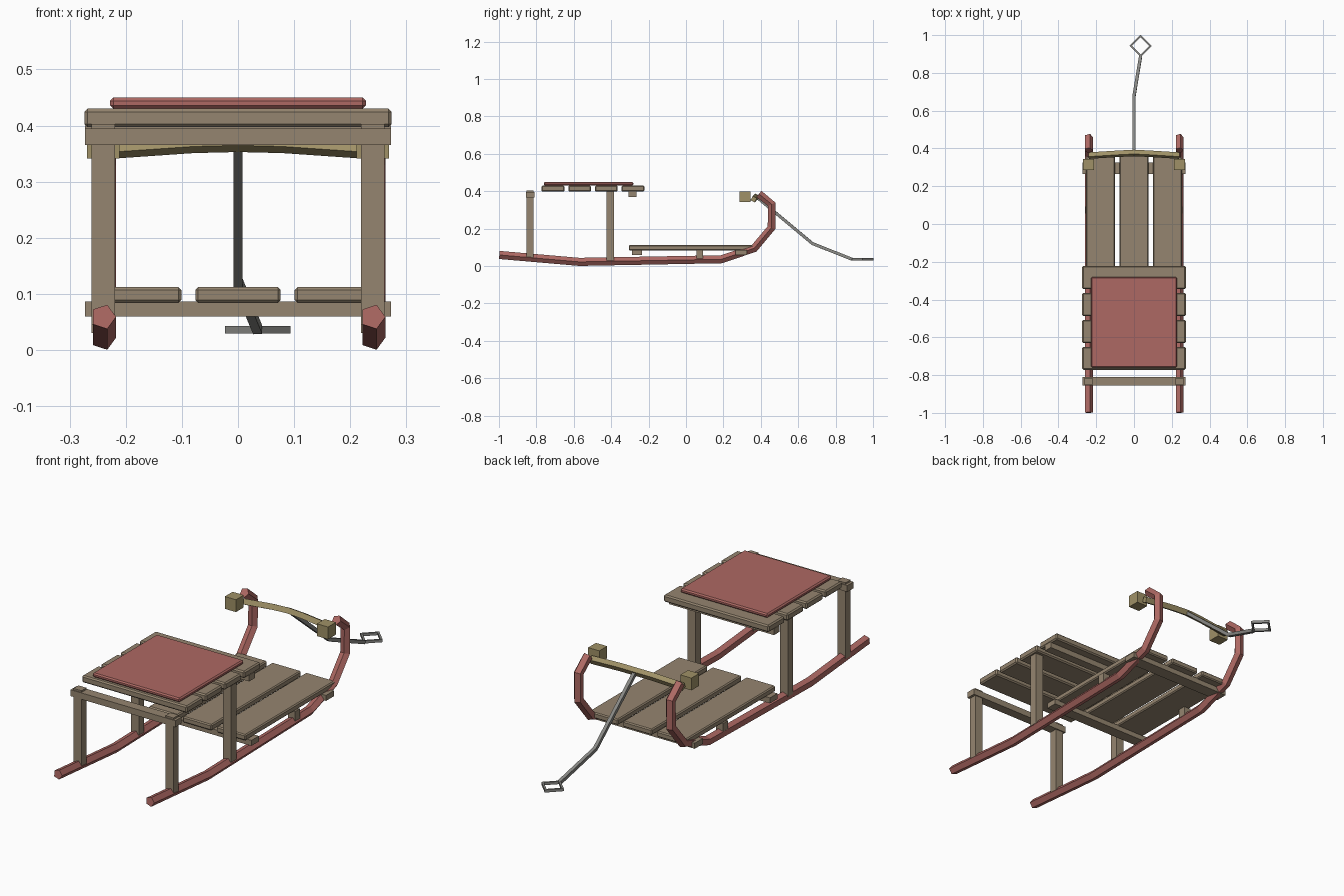
import bpy, bmesh, math
from mathutils import Vector

cube = bpy.data.objects.get("Cube")
if cube:
    bpy.data.objects.remove(cube, do_unlink=True)


def material(name, rgb):
    m = bpy.data.materials.new(name)
    m.use_nodes = True
    color = (*rgb, 1.0)
    m.diffuse_color = color
    m.node_tree.nodes["Principled BSDF"].inputs["Base Color"].default_value = color
    return m


wood = material("brown wood", (0.30, 0.235, 0.16))
red = material("faded red", (0.42, 0.14, 0.125))
olive = material("olive wood", (0.35, 0.285, 0.135))
grey = material("grey rope", (0.25, 0.25, 0.235))


def finish(name, bm, mat):
    bmesh.ops.recalc_face_normals(bm, faces=bm.faces)
    mesh = bpy.data.meshes.new(name)
    bm.to_mesh(mesh)
    bm.free()
    mesh.materials.append(mat)
    obj = bpy.data.objects.new(name, mesh)
    bpy.context.collection.objects.link(obj)
    return obj


def box(name, x, y, z, mat=wood, bevel=0.0):
    """Box from (low, high) ranges on each axis."""
    bm = bmesh.new()
    bmesh.ops.create_cube(bm, size=1)
    for v in bm.verts:
        v.co = [(lo + hi) / 2 + c * (hi - lo) for c, (lo, hi) in zip(v.co, (x, y, z))]
    obj = finish(name, bm, mat)
    if bevel:
        mod = obj.modifiers.new("chamfer", "BEVEL")
        mod.width = bevel
        mod.segments = 1
    return obj


def tube(name, points, radius, sides, ref, mat, phase=0.0, closed=False):
    """Faceted tube along a path; ref fixes the section's first axis."""
    pts = [Vector(p) for p in points]
    n = len(pts)
    bm = bmesh.new()
    rings = []
    for i, p in enumerate(pts):
        before = pts[i - 1] if closed or i else p
        after = pts[(i + 1) % n] if closed or i < n - 1 else p
        a, b = p - before, after - p
        t = (a.normalized() + b.normalized()).normalized()
        u = Vector(ref)
        u = (u - t * u.dot(t)).normalized()
        w = t.cross(u)
        angles = [phase + math.tau * k / sides for k in range(sides)]
        rings.append([bm.verts.new(p + radius * (math.cos(q) * u + math.sin(q) * w))
                      for q in angles])
    for i in range(n if closed else n - 1):
        r, s = rings[i], rings[(i + 1) % n]
        for k in range(sides):
            j = (k + 1) % sides
            bm.faces.new((r[k], r[j], s[j], s[k]))
    if not closed:
        bm.faces.new(rings[0])
        bm.faces.new(rings[-1])
    return finish(name, bm, mat)


# Mirrored parts: runners, legs, deck posts and bar end blocks
RUNNER = [(-0.998, 0.059), (-0.57, 0.022), (0.19, 0.036), (0.365, 0.095),
          (0.457, 0.205), (0.458, 0.33), (0.39, 0.385)]
for side, s in (("left", 1), ("right", -1)):
    cx = 0.24 * s
    tube(f"{side}_runner", [(cx, y, z) for y, z in RUNNER], 0.0227, 5, (1, 0, 0), red)
    leg = (cx - 0.021, cx + 0.021)
    box(f"{side}_front_leg", leg, (-0.852, -0.815), (0.045, 0.403))
    box(f"{side}_back_leg", leg, (-0.425, -0.385), (0.03, 0.4))
    box(f"{side}_deck_post", (cx - 0.018, cx + 0.018), (0.056, 0.092), (0.035, 0.086))
    box(f"{side}_bar_block", (cx - 0.029, cx + 0.029), (0.286, 0.344), (0.341, 0.399), olive)

# Cross beams
WIDE = (-0.273, 0.273)
box("front_cross_beam", WIDE, (-0.856, -0.81), (0.365, 0.395))
box("seat_support_beam", WIDE, (-0.307, -0.265), (0.37, 0.4))
box("deck_front_beam", WIDE, (-0.29, -0.235), (0.06, 0.086))
box("deck_back_beam", WIDE, (0.265, 0.325), (0.06, 0.086))

# Seat slats and cushion
for i in range(4):
    y = -0.772 + 0.1425 * i
    box(f"seat_slat_{i + 1}", (-0.274, 0.274), (y, y + 0.122), (0.397, 0.43), bevel=0.006)
box("seat_cushion", (-0.228, 0.228), (-0.76, -0.281), (0.43, 0.45), red, bevel=0.006)

# Deck planks
for i in (-1, 0, 1):
    x = 0.177 * i
    box(f"deck_plank_{i + 2}", (x - 0.076, x + 0.076), (-0.306, 0.363),
        (0.084, 0.112), bevel=0.005)

# Bowed bar joining the runner tips
BAR = [(-0.24, 0.362, 0.357), (-0.08, 0.372, 0.368), (0, 0.376, 0.37),
       (0.08, 0.372, 0.368), (0.24, 0.362, 0.357)]
tube("bowed_bar", BAR, 0.018, 4, (0, 0, 1), olive, phase=0.3)

# Pull rope with square handle
ROPE = [(0, 0.376, 0.37), (0, 0.676, 0.12), (0.035, 0.888, 0.036)]
tube("pull_rope", ROPE, 0.0115, 4, (1, 0, 0), grey, phase=math.pi / 4)
RING = [(0.035 + 0.052 * math.cos(a), 0.943 + 0.052 * math.sin(a), 0.036)
        for a in (math.pi / 2 * k for k in range(4))]
tube("pull_handle", RING, 0.009, 4, (0, 0, 1), grey, phase=math.pi / 4, closed=True)
